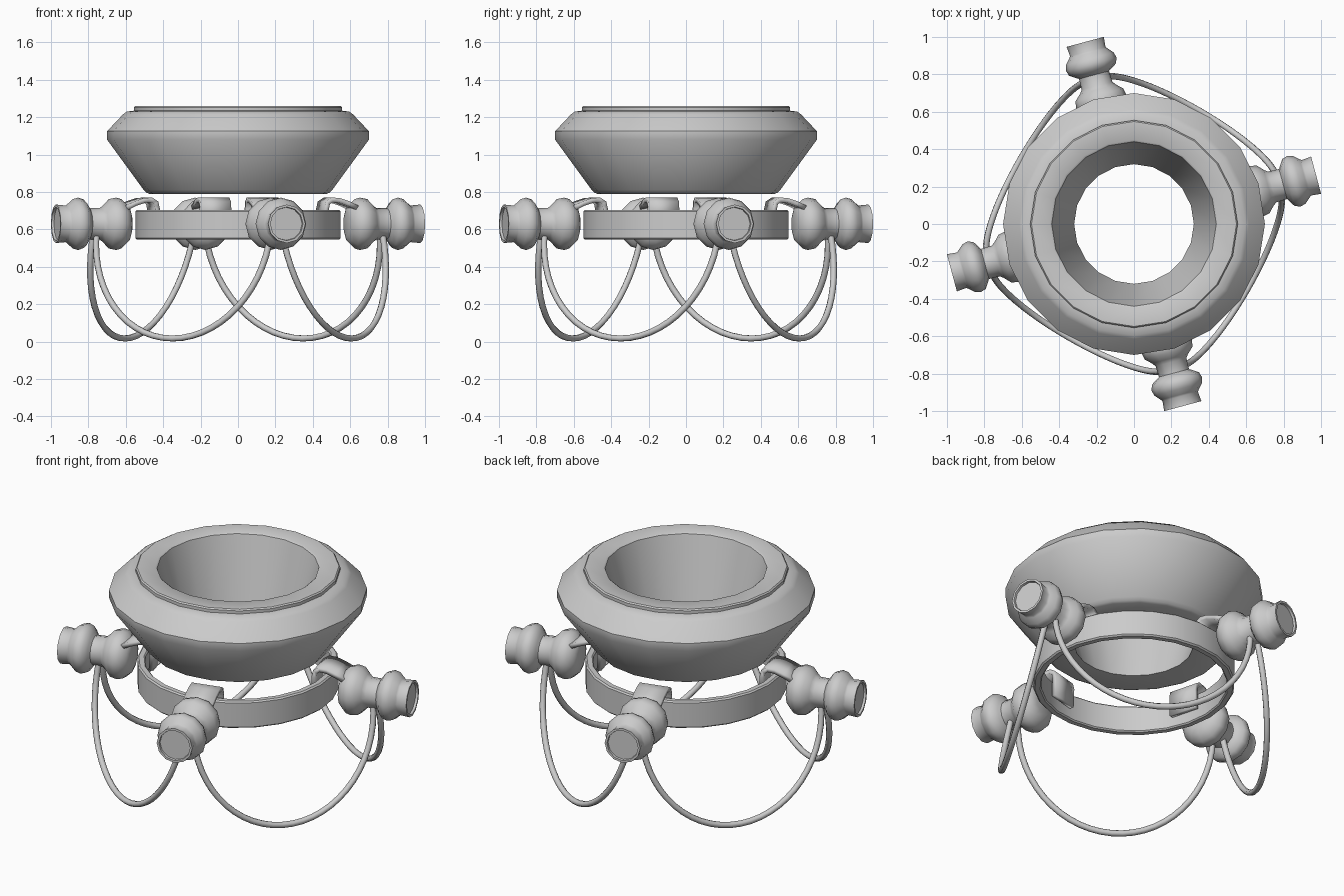
import bpy, bmesh, math
from mathutils import Vector, Matrix

if "Cube" in bpy.data.objects:
    bpy.data.objects.remove(bpy.data.objects["Cube"])


def finish(name, bm, angle=38):
    bmesh.ops.remove_doubles(bm, verts=bm.verts, dist=1e-5)
    bmesh.ops.recalc_face_normals(bm, faces=bm.faces)
    me = bpy.data.meshes.new(name)
    bm.to_mesh(me)
    bm.free()
    ob = bpy.data.objects.new(name, me)
    bpy.context.collection.objects.link(ob)
    bpy.ops.object.select_all(action='DESELECT')
    ob.select_set(True)
    bpy.context.view_layer.objects.active = ob
    bpy.ops.object.shade_smooth_by_angle(angle=math.radians(angle))
    return ob


def lathe(name, profile, sides, closed, matrix=Matrix(), angle=38):
    """Spin (radius, height) points around local z."""
    bm = bmesh.new()
    rings = []
    for k in range(sides):
        a = 2 * math.pi * k / sides
        rings.append([bm.verts.new(matrix @ Vector((r * math.cos(a), r * math.sin(a), h)))
                      for r, h in profile])
    n = len(profile)
    for k in range(sides):
        p, q = rings[k], rings[(k + 1) % sides]
        for i in range(n if closed else n - 1):
            j = (i + 1) % n
            bm.faces.new((p[i], q[i], q[j], p[j]))
    return finish(name, bm, angle)


# Heavy collar bowl, open through the middle
lathe("collar_bowl", [(.32, .79), (.475, .79), (.49, .797), (.505, .812), (.70, 1.08), (.70, 1.125),
                      (.615, 1.215), (.595, 1.23), (.555, 1.235), (.555, 1.253), (.548, 1.26),
                      (.45, 1.26), (.44, 1.253)], 20, True)

# Support ring below the bowl
lathe("support_ring", [(.505, .552), (.512, .545), (.54, .545), (.548, .553), (.548, .697),
                       (.54, .705), (.512, .705), (.505, .698)], 24, True)

INSULATOR = [(0, .60), (.065, .60), (.10, .612), (.132, .645), (.14, .675), (.132, .715), (.10, .745),
             (.085, .765), (.083, .825), (.10, .835), (.13, .855), (.14, .885), (.132, .915),
             (.105, .945), (.098, .955), (.103, 1.008), (.09, 1.008), (.088, .995), (0, .995)]
STRAP = [(.64, .715), (.59, .738), (.54, .755), (.50, .758), (.475, .742), (.468, .71), (.472, .60)]
ANGLES = [math.radians(15 + 90 * i) for i in range(4)]


def strap(name, ang):
    """Flat hook that clips over the ring."""
    bm = bmesh.new()
    rot = Matrix.Rotation(ang, 4, 'Z')
    rows = [[bm.verts.new(rot @ Vector((s, y, z))) for y in (-.085, .085)] for s, z in STRAP]
    for a, b in zip(rows, rows[1:]):
        bm.faces.new((a[0], a[1], b[1], b[0]))
    ob = finish(name, bm)
    mod = ob.modifiers.new("thickness", 'SOLIDIFY')
    mod.thickness = .026
    mod.offset = 0


def cable(name, a0, a1):
    """Hanging wire: a half ellipse leaning outward."""
    def end(a, side):
        return Vector((.79 * math.cos(a), .79 * math.sin(a), .59)) + \
            side * .03 * Vector((-math.sin(a), math.cos(a), 0))
    p, q = end(a0, 1), end(a1, -1)
    mid, half = (p + q) / 2, (q - p) / 2
    out = Vector((mid.x, mid.y, 0)).normalized()
    cu = bpy.data.curves.new(name, 'CURVE')
    cu.dimensions = '3D'
    cu.bevel_depth = .017
    cu.bevel_resolution = 2
    cu.use_fill_caps = True
    sp = cu.splines.new('POLY')
    steps = 28
    sp.points.add(steps)
    for i in range(steps + 1):
        t = math.pi * i / steps
        v = mid - half * math.cos(t) + (out * .12 + Vector((0, 0, -.573))) * math.sin(t)
        sp.points[i].co = (*v, 1)
    sp.use_smooth = True
    bpy.context.collection.objects.link(bpy.data.objects.new(name, cu))


# Four insulators with straps, and the wires slung between them
for i, ang in enumerate(ANGLES):
    m = Matrix.Translation((0, 0, .63)) @ Matrix.Rotation(ang, 4, 'Z') @ Matrix.Rotation(math.pi / 2, 4, 'Y')
    lathe(f"insulator_{i + 1}", INSULATOR, 12, False, m, 50)
    strap(f"strap_{i + 1}", ang)
    cable(f"cable_{i + 1}", ang, ang + math.pi / 2)
